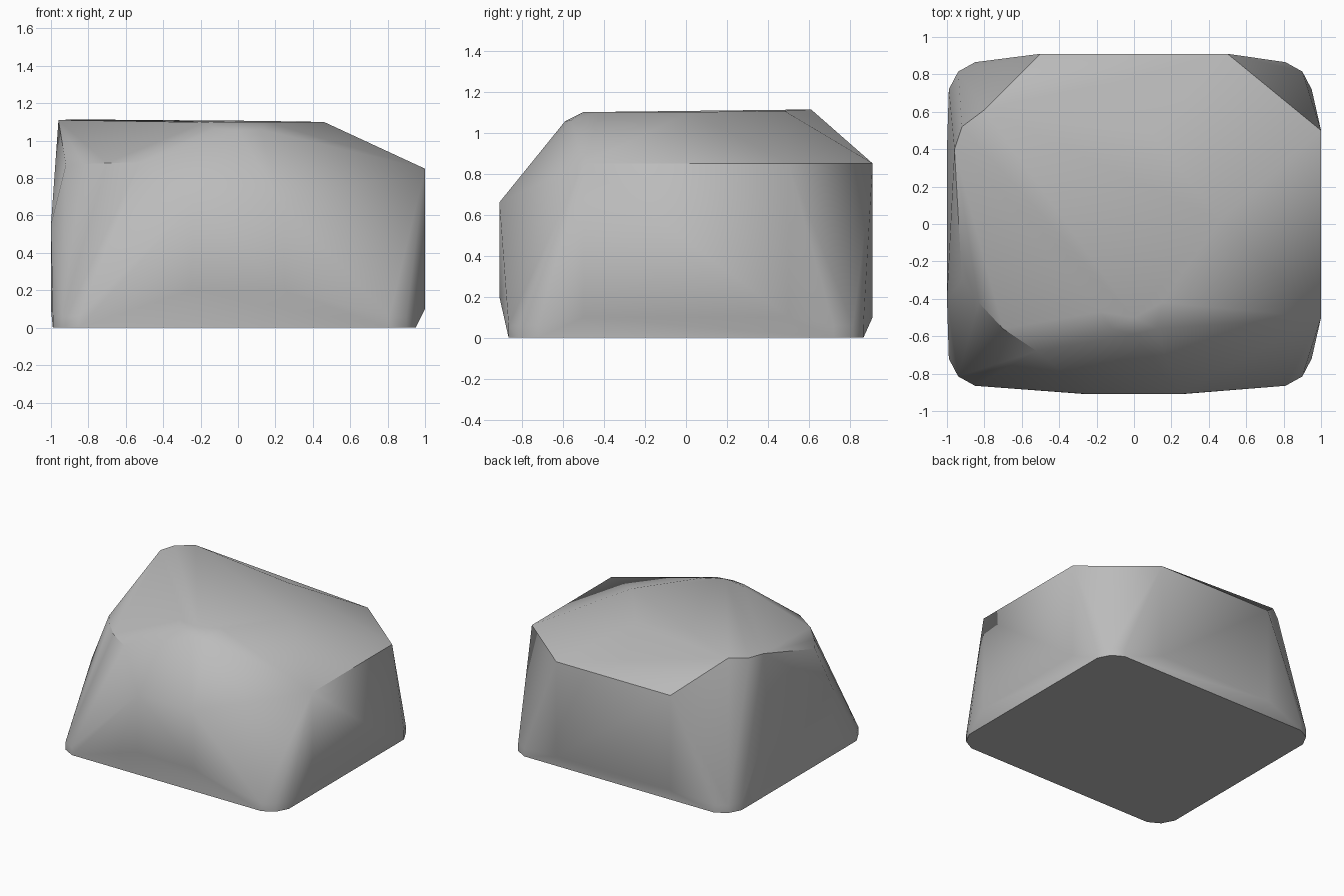
import bpy
import bmesh
import math

default = bpy.data.objects.get("Cube")
if default:
    bpy.data.objects.remove(default, do_unlink=True)


def make_material(name, rgb):
    mat = bpy.data.materials.new(name)
    mat.use_nodes = True
    colour = (*rgb, 1.0)
    mat.diffuse_color = colour
    bsdf = mat.node_tree.nodes["Principled BSDF"]
    bsdf.inputs["Base Color"].default_value = colour
    bsdf.inputs["Roughness"].default_value = 0.9
    return mat


def both(a):
    return (-a, a)


points = []

# Footprint: a square with rounded corners and a short upright rim
for side, reach in ((-1, 0.99), (1, 0.95)):
    for y_sign in both(1):
        for dx, y in ((0, 0.72), (0.05, 0.815), (0.14, 0.865)):
            for z in (0, 0.06):
                points.append((side * (reach - dx), y_sign * y, z))

# Flat cut faces on the four sides
for s in both(0.5):
    points += [(1, s, 0.1), (1, s, 0.85)]           # left side
    points += [(s, 0.91, 0.1), (s, 0.91, 0.85)]     # back
for s in both(0.25):
    points += [(s, -0.91, 0.2), (s * 0.95, -0.91, 0.66)]   # front
points += [(-1, y, z) for y in both(0.4) for z in (0.1, 0.55)]  # right side

# Shoulder curving round the front right corner
points += [(-0.92, -0.3, 0.87), (-0.83, -0.42, 0.875),
           (-0.7, -0.56, 0.88), (-0.52, -0.68, 0.885)]

# Nearly level top, with a soft brow at the front
points += [(-0.96, 0.4, 1.11), (-0.92, 0.52, 1.112), (-0.8, 0.61, 1.113),
           (0.1, 0.48, 1.106), (0.46, 0.02, 1.1),
           (-0.18, -0.47, 1.098), (0, -0.5, 1.1), (0.15, -0.42, 1.1),
           (-0.12, -0.56, 1.065), (0, -0.59, 1.055), (0.12, -0.56, 1.06)]

# Wrap the corner points in one solid boulder
bm = bmesh.new()
for p in points:
    bm.verts.new(p)
hull = bmesh.ops.convex_hull(bm, input=bm.verts[:])
bmesh.ops.delete(bm, geom=[v for v in bm.verts if not v.link_faces], context="VERTS")
bmesh.ops.dissolve_limit(bm, angle_limit=math.radians(1),
                         verts=bm.verts[:], edges=bm.edges[:])
bmesh.ops.recalc_face_normals(bm, faces=bm.faces[:])

mesh = bpy.data.meshes.new("boulder")
bm.to_mesh(mesh)
bm.free()
boulder = bpy.data.objects.new("boulder", mesh)
bpy.context.collection.objects.link(boulder)
mesh.materials.append(make_material("stone grey", (0.5, 0.5, 0.5)))

# Soft shading with crisp cut edges
bpy.ops.object.select_all(action="DESELECT")
boulder.select_set(True)
bpy.context.view_layer.objects.active = boulder
bpy.ops.object.shade_smooth_by_angle(angle=math.radians(35))
